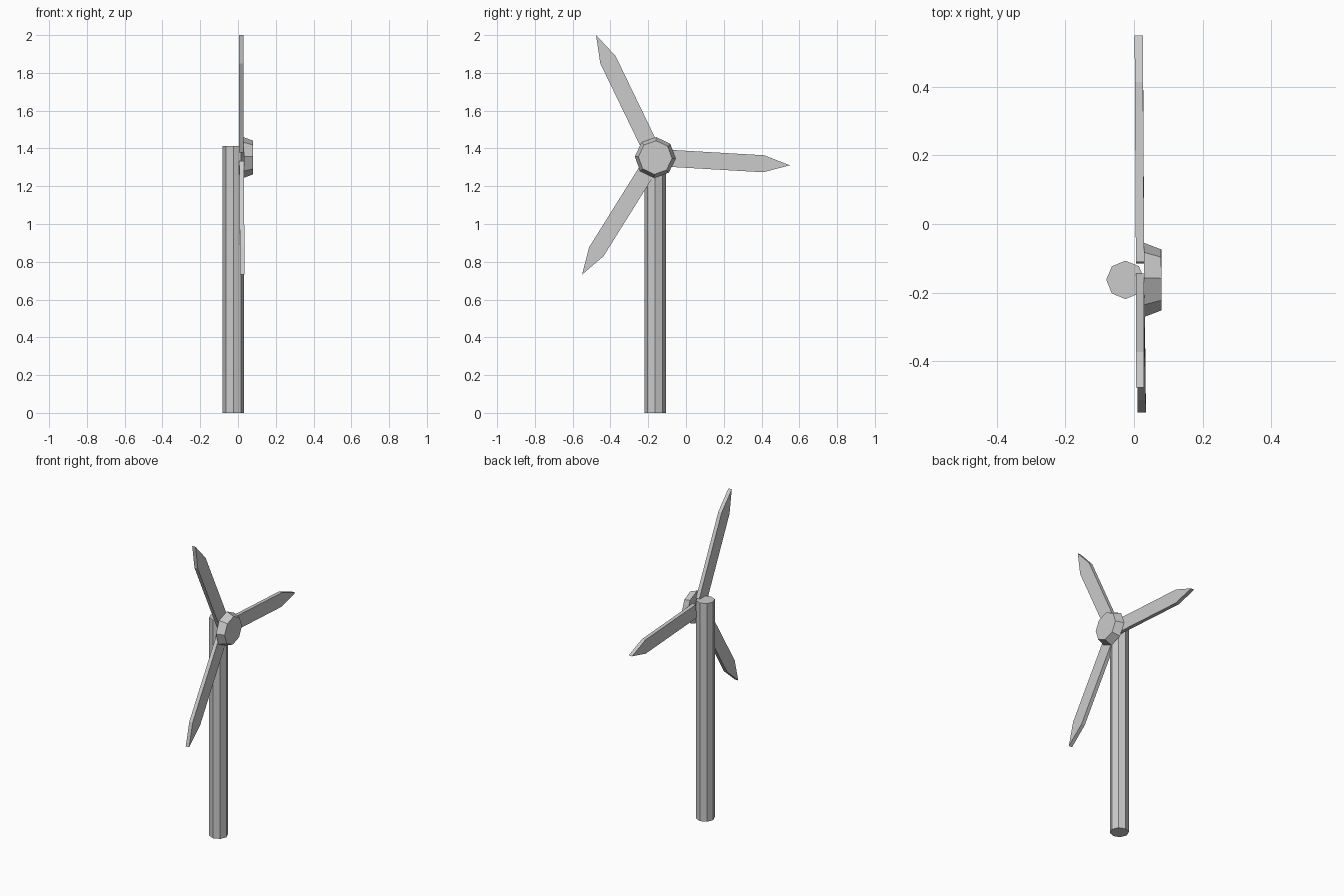
import bpy, bmesh
from math import sin, cos, pi, radians

if "Cube" in bpy.data.objects:
    bpy.data.objects.remove(bpy.data.objects["Cube"])

CY, CZ = -0.163, 1.352          # rotor centre in the y/z plane


def make(name, rings):
    """Bridge equal-sized closed rings into a capped solid."""
    bm = bmesh.new()
    loops = [[bm.verts.new(p) for p in ring] for ring in rings]
    n = len(loops[0])
    for a, b in zip(loops, loops[1:]):
        for i in range(n):
            j = (i + 1) % n
            bm.faces.new((a[i], a[j], b[j], b[i]))
    bm.faces.new(loops[0][::-1])
    bm.faces.new(loops[-1])
    bmesh.ops.recalc_face_normals(bm, faces=bm.faces)
    mesh = bpy.data.meshes.new(name)
    bm.to_mesh(mesh)
    bm.free()
    ob = bpy.data.objects.new(name, mesh)
    bpy.context.collection.objects.link(ob)
    return ob


def rotor_point(x, dy, dz):
    """Rotor-plane point, with the rotor's very slight lean."""
    return (x - 0.006 * dy - 0.004 * dz, CY + dy, CZ + dz)


# Octagonal tower
make("tower", [[(-0.025 + 0.056 * cos(k * pi / 4), CY + 0.056 * sin(k * pi / 4), z)
                for k in range(8)] for z in (0, 1.413)])

# Octagonal tapered hub
make("hub", [[rotor_point(x, r * cos(k * pi / 4 - radians(3)), r * sin(k * pi / 4 - radians(3)))
              for k in range(8)] for x, r in ((0.03, 0.108), (0.08, 0.089))])

# Three flat pointed blades: angle, distance to shoulder, distance to tip
for i, (deg, shoulder, tip) in enumerate(((-3.3, 0.575, 0.714),
                                          (115.8, 0.575, 0.72),
                                          (238.0, 0.588, 0.731))):
    c, s = cos(radians(deg)), sin(radians(deg))
    outline = [(0.05, -0.045), (shoulder, -0.045), (tip, 0),
               (shoulder, 0.045), (0.05, 0.045)]
    make(f"blade_{i + 1}", [[rotor_point(x, u * c - v * s, u * s + v * c)
                             for u, v in outline] for x in (0.006, 0.03)])
